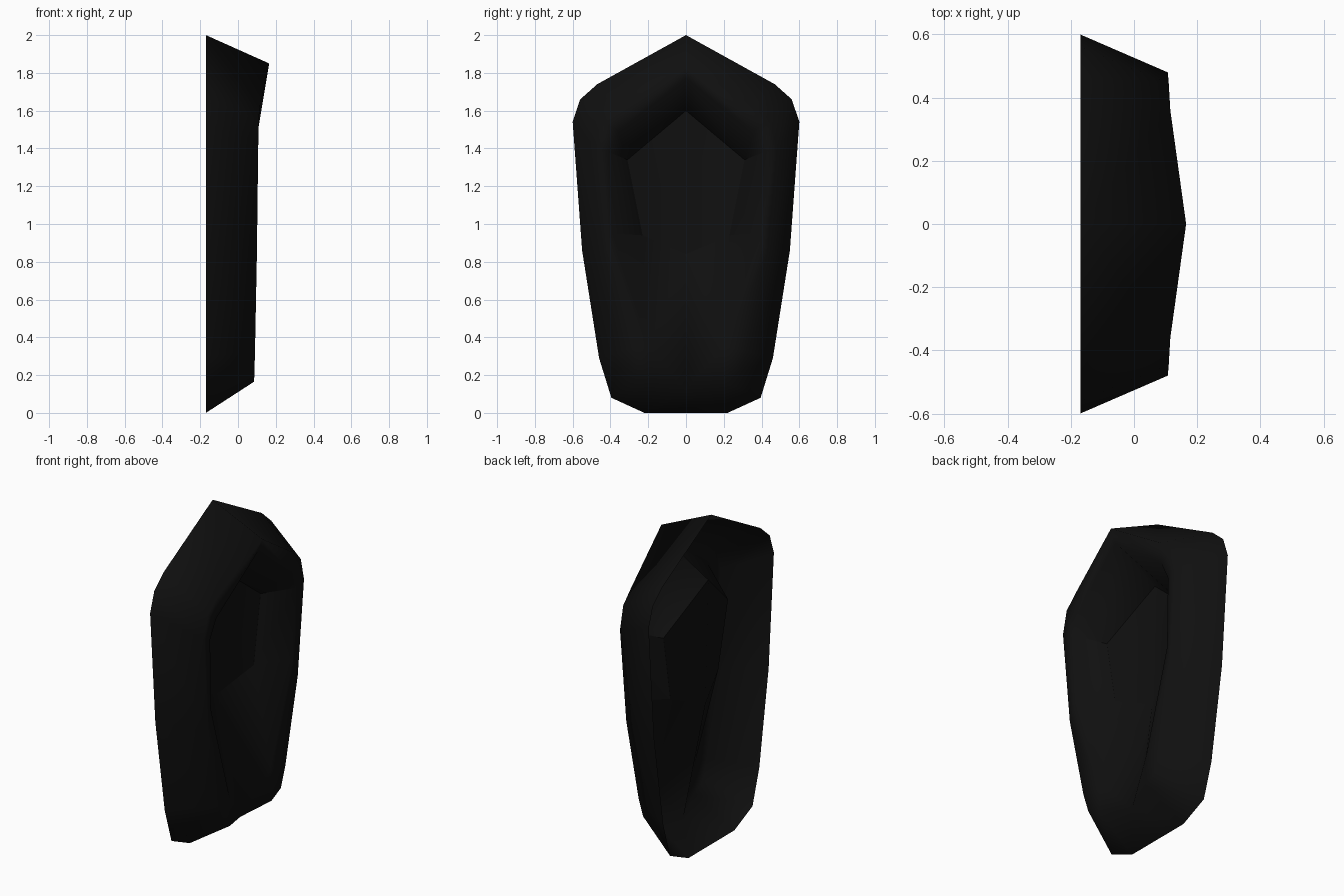
import bpy, bmesh

if "Cube" in bpy.data.objects:
    bpy.data.objects.remove(bpy.data.objects["Cube"])

# Half profiles (y >= 0), from the top point round to the bottom: (x, y, z)
outer = [(-.17, y, z) for y, z in [(0, 2), (.47, 1.74), (.56, 1.66), (.6, 1.54),
         (.55, .86), (.46, .29), (.395, .08), (.22, 0), (0, 0)]]
rim = [(.165, 0, 1.85), (.115, .36, 1.62), (.11, .445, 1.545), (.107, .48, 1.41),
       (.10, .43, .84), (.09, .325, .33), (.087, .287, .21), (.085, .2, .165), (.015, 0, .125)]
lip = [(.135, 0, 1.77), (.105, .36, 1.49), (.10, .41, 1.38), (.09, .39, .95), (.08, .2, .35)]
panel = [(-.15, 0, 1.6), (-.065, .31, 1.34), (-.055, .23, .94), (-.13, 0, .84)]

bm = bmesh.new()
o, r, l, p = ([bm.verts.new(c) for c in ring] for ring in (outer, rim, lip, panel))


def faces(*groups):
    for g in groups:
        bm.faces.new(g)


# Sloping outer wall, open at the back
for i in range(8):
    faces((o[i], o[i + 1], r[i + 1], r[i]))

# Narrow lip just inside the rim
faces((r[0], r[1], l[1], l[0]), (r[1], r[2], l[1]), (r[2], r[3], l[2], l[1]),
      (r[3], r[4], l[3], l[2]), (r[4], r[5], l[4], l[3]), (r[5], r[6], l[4]), (r[6], r[7], l[4]))

# Steep inner wall down to the sunken panel
faces((l[0], l[1], p[1], p[0]), (l[1], l[2], p[1]), (l[2], l[3], p[2], p[1]), (l[3], l[4], p[2]))

# Sunken panel and the sloping channel below it
faces(p, (p[2], l[4], p[3]), (l[4], r[7], r[8], p[3]))
for f in bm.faces:
    f.smooth = True
for a, b in list(zip(p, p[1:])) + [(p[1], l[2]), (p[2], l[3])]:
    e = bm.edges.get((a, b))
    if e:
        e.smooth = False

# Mirror the half shell across y = 0
geom = bm.verts[:] + bm.edges[:] + bm.faces[:]
bmesh.ops.mirror(bm, geom=geom, axis='Y', merge_dist=.0005)
bmesh.ops.remove_doubles(bm, verts=bm.verts[:], dist=.001)
bmesh.ops.recalc_face_normals(bm, faces=bm.faces[:])
bm.normal_update()
top = max(bm.faces, key=lambda f: f.calc_center_median().z)
if top.normal.z < 0:
    bmesh.ops.reverse_faces(bm, faces=bm.faces[:])

mesh = bpy.data.meshes.new("recessed_shell")
bm.to_mesh(mesh)
bm.free()
shell = bpy.data.objects.new("recessed_shell", mesh)
bpy.context.collection.objects.link(shell)

# Near-black finish
mat = bpy.data.materials.new("dark_shell")
mat.diffuse_color = (.005, .005, .005, 1)
mat.use_nodes = True
mat.node_tree.nodes["Principled BSDF"].inputs["Base Color"].default_value = mat.diffuse_color
mesh.materials.append(mat)
